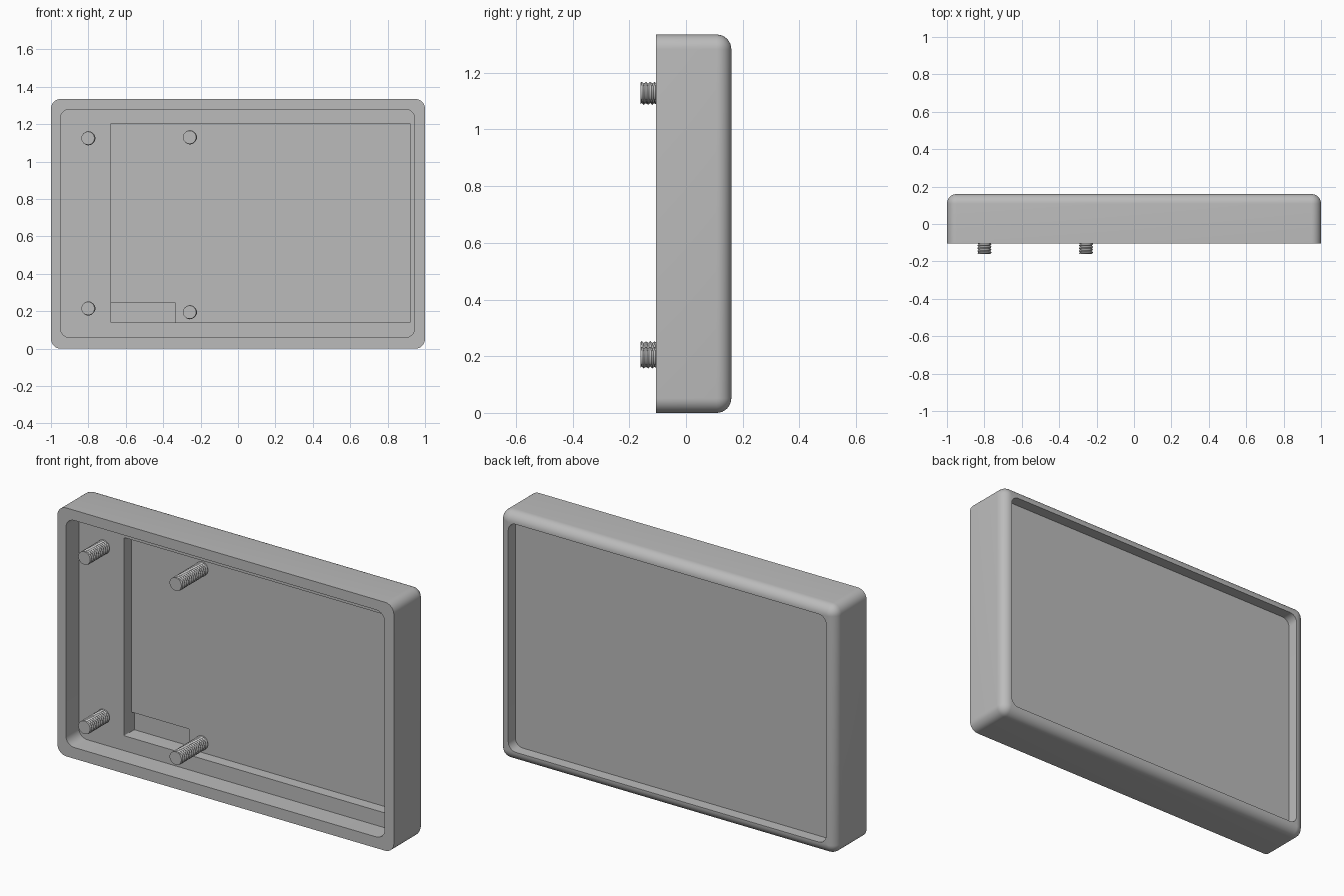
import bpy, bmesh
from math import sin, cos, pi, tau

default = bpy.data.objects.get("Cube")
if default:
    bpy.data.objects.remove(default, do_unlink=True)

grey = bpy.data.materials.new("plain grey")
grey.use_nodes = True
grey.diffuse_color = (0.5, 0.5, 0.5, 1)
grey.node_tree.nodes["Principled BSDF"].inputs["Base Color"].default_value = (0.5, 0.5, 0.5, 1)

HEIGHT = 1.335
FRONT, BACK = -0.105, 0.16
LEDGE, POCKET, NOTCH, PANEL = 0.005, 0.065, 0.091, 0.1
EDGE = 0.052


def rounded_rect(x0, x1, z0, z1, r, y, steps=8):
    """Ring of points round a rectangle with rounded corners at depth y."""
    corners = [(x1 - r, z1 - r), (x0 + r, z1 - r), (x0 + r, z0 + r), (x1 - r, z0 + r)]
    return [(cx + r * cos(a), y, cz + r * sin(a))
            for q, (cx, cz) in enumerate(corners)
            for a in [(q + i / steps) * pi / 2 for i in range(steps + 1)]]


def loft(name, rings):
    """Skin a chain of equal rings and cap both ends."""
    bm = bmesh.new()
    loops = [[bm.verts.new(p) for p in ring] for ring in rings]
    n = len(loops[0])
    for a, b in zip(loops, loops[1:]):
        for i in range(n):
            j = (i + 1) % n
            bm.faces.new((a[i], a[j], b[j], b[i]))
    bm.faces.new(loops[0])
    bm.faces.new(loops[-1])
    bmesh.ops.recalc_face_normals(bm, faces=bm.faces)
    mesh = bpy.data.meshes.new(name)
    bm.to_mesh(mesh)
    bm.free()
    mesh.materials.append(grey)
    obj = bpy.data.objects.new(name, mesh)
    bpy.context.collection.objects.link(obj)
    return obj


def activate(obj):
    bpy.ops.object.select_all(action='DESELECT')
    obj.select_set(True)
    bpy.context.view_layer.objects.active = obj


# Housing: pocket, ledge, front rim, outer walls, rounded back edge, back recess
pocket = (-0.68, 0.92, 0.14, 1.205, 0.004)
cavity = (-0.95, 0.945, 0.06, 1.28, 0.05)
window = (-0.945, 0.945, 0.055, HEIGHT - 0.055, 0.045)
rings = [rounded_rect(*pocket, POCKET), rounded_rect(*pocket, LEDGE),
         rounded_rect(*cavity, LEDGE), rounded_rect(*cavity, FRONT),
         rounded_rect(-1, 1, 0, HEIGHT, EDGE, FRONT)]
for i in range(9):
    t = i / 8 * pi / 2
    inset = EDGE * (1 - cos(t))
    rings.append(rounded_rect(-1 + inset, 1 - inset, inset, HEIGHT - inset,
                              max(EDGE - inset, 0.0008), BACK - EDGE + EDGE * sin(t)))
rings += [rounded_rect(*window, BACK), rounded_rect(*window, PANEL)]
housing = loft("housing", rings)

# Shallow notch in the corner of the pocket
cutter = loft("notch_cutter", [rounded_rect(-0.68, -0.335, 0.14, 0.245, 0.003, y)
                               for y in (POCKET - 0.02, NOTCH)])
cutter.hide_render = True
activate(housing)
cut = housing.modifiers.new("notch", 'BOOLEAN')
cut.operation = 'DIFFERENCE'
cut.solver = 'EXACT'
cut.object = cutter
bpy.ops.object.modifier_apply(modifier=cut.name)
bpy.data.objects.remove(cutter, do_unlink=True)
bpy.ops.object.shade_smooth_by_angle(angle=pi / 6)


# Threaded studs
def stud(name, x, z, base, tip=-0.16, radius=0.038, depth=0.006, pitch=0.015, sides=32):
    rows = round((base + 0.002 - tip) / (pitch / 4))
    rings = []
    for k in range(rows + 1):
        y = tip + k * pitch / 4
        ring = []
        for i in range(sides):
            phase = (k / 4 + i / sides) % 1
            r = radius - depth * abs(2 * phase - 1)
            a = tau * i / sides
            ring.append((x + r * cos(a), min(y, base + 0.002), z + r * sin(a)))
        rings.append(ring)
    activate(loft(name, rings))
    bpy.ops.object.shade_smooth_by_angle(angle=pi / 6)


stud("upper_outer_stud", -0.8, 1.125, LEDGE)
stud("lower_outer_stud", -0.8, 0.215, LEDGE)
stud("upper_inner_stud", -0.257, 1.13, POCKET)
stud("lower_inner_stud", -0.257, 0.195, POCKET)
